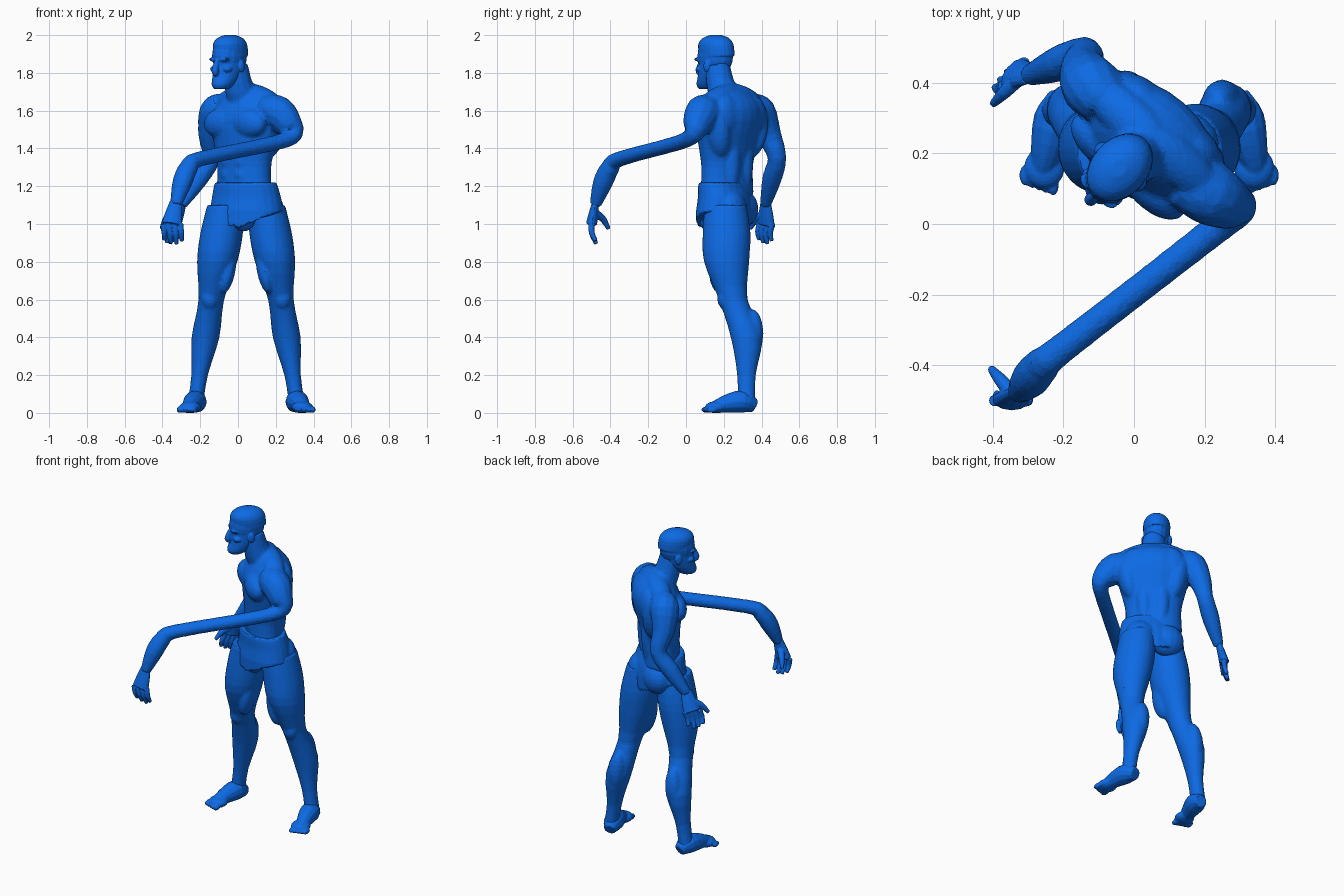
import bpy, bmesh
from math import sin, cos, pi, radians
from mathutils import Vector, Matrix

cube = bpy.data.objects.get("Cube")
if cube:
    bpy.data.objects.remove(cube)

blue = bpy.data.materials.new("figure_blue")
blue.use_nodes = True
blue.diffuse_color = (0.004, 0.145, 0.78, 1)
shader = next(node for node in blue.node_tree.nodes if node.type == "BSDF_PRINCIPLED")
shader.inputs["Base Color"].default_value = blue.diffuse_color


def turned(x, y, degrees):
    return Matrix.Translation((x, y, 0)) @ Matrix.Rotation(radians(degrees), 4, "Z")


# Chest and head face the model's right, the hips follow halfway
WORLD = Matrix.Identity(4)
CHEST = turned(.04, .225, -42)
HEAD = turned(-.045, .155, -42)
HIPS = turned(.045, .205, -22)
MIRROR = Matrix.Translation((.086, 0, 0)) @ Matrix.Scale(-1, 4, (1, 0, 0))
ACROSS = Vector((1, 0, 0))
BACK = Vector((0, 1, 0))
pieces = []


def keep(bm, place):
    """Set one closed piece aside until its part is fused."""
    bm.transform(place)
    bmesh.ops.recalc_face_normals(bm, faces=bm.faces)
    mesh = bpy.data.meshes.new("piece")
    bm.to_mesh(mesh)
    bm.free()
    pieces.append(mesh)


def fuse(name, voxel, ratio, rounds=4):
    """Melt the waiting pieces into one faceted skin."""
    bm = bmesh.new()
    for piece in pieces:
        bm.from_mesh(piece)
        bpy.data.meshes.remove(piece)
    pieces.clear()
    mesh = bpy.data.meshes.new(name)
    bm.to_mesh(mesh)
    bm.free()
    mesh.materials.append(blue)
    part = bpy.data.objects.new(name, mesh)
    bpy.context.collection.objects.link(part)
    remesh = part.modifiers.new("melt", "REMESH")
    remesh.mode = "VOXEL"
    remesh.voxel_size = voxel
    relax = part.modifiers.new("relax", "SMOOTH")
    relax.iterations = rounds
    part.modifiers.new("facet", "DECIMATE").ratio = ratio


def spline(rows, steps=3):
    """Insert smooth rows between the given ones."""
    rows = [Vector(row) for row in rows]
    last = len(rows) - 1
    result = []
    for i in range(last):
        before, start, end, after = rows[max(i - 1, 0)], rows[i], rows[i + 1], rows[min(i + 2, last)]
        leave, arrive = (end - before) / 2, (after - start) / 2
        for step in range(steps):
            t = step / steps
            ease = t * t * (3 - 2 * t)
            result.append(start.lerp(end, ease) + leave * t * (1 - t) ** 2 - arrive * t * t * (1 - t))
    return result + [rows[last]]


def ellipse(centre, u, v, sides):
    angles = [2 * pi * i / sides for i in range(sides)]
    return [centre + u * cos(angle) + v * sin(angle) for angle in angles]


def skin(rings, place):
    """Bridge rings of points and cap both ends."""
    bm = bmesh.new()
    loops = [[bm.verts.new(point) for point in ring] for ring in rings]
    for low, high in zip(loops, loops[1:]):
        for i in range(len(low)):
            bm.faces.new((low[i - 1], low[i], high[i], high[i - 1]))
    bm.faces.new(loops[0])
    bm.faces.new(loops[-1])
    keep(bm, place)


def level_rings(rows, depth, lean=lambda z: 0):
    """Level rings from rows of height, y and half width."""
    return [ellipse(Vector((lean(z), y, z)), ACROSS * r, BACK * r * depth, 24) for z, y, r in spline(rows)]


def limb(path, side=ACROSS, flat=1, place=WORLD):
    """Tube along a path of x, y, z and radius, thinner across side by flat."""
    rows = spline(path)
    points = [row.to_3d() for row in rows]
    rings = []
    for i, row in enumerate(rows):
        along = (points[min(i + 1, len(points) - 1)] - points[max(i - 1, 0)]).normalized()
        wide = (side - along * side.dot(along)).normalized()
        rings.append(ellipse(points[i], wide * row[3], along.cross(wide) * row[3] * flat, 12))
    skin(rings, place)


def blob(at, size, place=WORLD, tilt=0):
    bm = bmesh.new()
    bmesh.ops.create_uvsphere(bm, u_segments=16, v_segments=12, radius=1)
    bm.transform(Matrix.Translation(at) @ Matrix.Rotation(tilt, 4, "Y") @ Matrix.Diagonal((*size, 1)))
    keep(bm, place)


def pair(at, size, place, tilt=0):
    for sign in (1, -1):
        blob((sign * at[0], at[1], at[2]), size, place, sign * tilt)


# Torso: chest, sides, shoulder blades, neck slopes, back and belly muscles
torso = [(1.15, -.01, .17), (1.3, -.01, .165), (1.4, -.005, .185), (1.55, .01, .22), (1.65, .02, .18), (1.73, 0, .08)]
skin(level_rings(torso, .66), CHEST)
pair((.095, -.085, 1.535), (.115, .06, .08), CHEST, .1)
pair((.15, .05, 1.5), (.06, .08, .15), CHEST, .2)
pair((.1, .085, 1.57), (.09, .055, .11), CHEST)
pair((.1, .02, 1.675), (.15, .065, .05), CHEST, .35)
pair((.05, .07, 1.36), (.05, .045, .2), CHEST)
for row in range(3):
    pair((.04, -.092, 1.26 + .07 * row), (.045, .03, .042), CHEST)
limb([(0, 0, 1.64, .095), (0, -.05, 1.72, .078), (0, -.08, 1.84, .067)], place=CHEST)

# Arms: one reaching far across the front, one hanging behind
limb([(.14, .13, 1.61, .08), (.21, .09, 1.59, .095), (.265, .06, 1.53, .08), (.293, .04, 1.475, .052),
      (.2, -.04, 1.43, .043), (-.2, -.35, 1.345, .043), (-.26, -.4, 1.3, .052),
      (-.295, -.44, 1.22, .055), (-.33, -.48, 1.1, .032)], Vector((.65, -.75, 0)), .95)
limb([(-.08, .35, 1.62, .075), (-.12, .39, 1.59, .088), (-.145, .44, 1.47, .066), (-.14, .482, 1.35, .05),
      (-.21, .455, 1.24, .052), (-.3, .42, 1.1, .03)])
fuse("torso_and_arms", .01, .25)

# Head, face and cropped hair
blob((0, 0, 1.89), (.08, .107, .112), HEAD)
skin(level_rings([(1.715, -.065, .035), (1.74, -.052, .055), (1.8, -.015, .071), (1.9, 0, .076)], 1.2), HEAD)
skin(level_rings([(1.89, .012, .079), (1.95, .004, .079), (1.985, .004, .058), (2.002, .004, .02)], 1.32), HEAD)
limb([(0, -.096, 1.87, .012), (0, -.116, 1.81, .019), (0, -.1, 1.792, .012)], place=HEAD)
pair((.035, -.083, 1.87), (.033, .02, .011), HEAD, -.1)
pair((.045, -.065, 1.82), (.025, .028, .018), HEAD)
pair((.079, .01, 1.835), (.012, .022, .032), HEAD)
blob((0, -.09, 1.77), (.03, .015, .011), HEAD)
blob((0, -.078, 1.737), (.032, .025, .022), HEAD)
fuse("head", .005, .25, 2)

# Briefs with a hem that rises from crotch to hip
briefs = level_rings([(1.22, -.01, .168), (1.2, -.01, .176), (1.14, 0, .19), (1.07, 0, .203)], .7)
briefs.append([Vector((p.x, p.y, .965 + abs(p.x) / 2)) for p in briefs[-1]])
skin(briefs, HIPS)
blob((.03, .12, 1.04), (.065, .055, .08))
pair((.08, .07, 1.08), (.1, .08, .1), HIPS)
fuse("briefs", .008, .25, 2)

# Legs lean outward evenly, feet rest on the ground and point outward
leg = [(1.1, .21, .1), (.95, .215, .113), (.8, .215, .107), (.6, .25, .068),
       (.4, .32, .074), (.2, .32, .044), (.04, .32, .043)]
leg_rings = level_rings(leg, 1.12, lambda z: .32 - .155 * z)
foot = [(.385 - y / 4, y, height, height) for y, height in ((.365, .035), (.3, .06), (.2, .045), (.12, .02))]
for label, place in (("left", WORLD), ("right", MIRROR)):
    skin(leg_rings, place)
    blob((.235, .2, .61), (.045, .035, .06), place)
    blob((.14, .18, .75), (.04, .06, .12), place, -.2)
    blob((.25, .35, .42), (.055, .06, .13), place, -.1)
    fuse(f"{label}_leg", .01, .2)
    limb(foot, place=place)
    blob((.34, .16, .03), (.058, .06, .032), place)
    for toe in range(5):
        blob((.315 + .02 * toe, .11 + .007 * toe, .017), (.016, .03, .017), place)
    fuse(f"{label}_foot", .006, .25, 2)


def hand(label, wrist, knuckle, tip, spread, thumb_tip):
    """Palm, four fingers fanned along spread, and a thumb."""
    wrist, knuckle, tip, thumb_tip = map(Vector, (wrist, knuckle, tip, thumb_tip))
    palm = wrist.lerp(knuckle, .5)
    half = spread.length
    limb([(*wrist, .032), (*palm, half), (*knuckle, half * 1.2)], spread, .55)
    for i, reach in enumerate((.85, 1, .95, .8)):
        offset = spread * (i / 1.5 - 1)
        end = knuckle.lerp(tip, reach) + offset
        bend = knuckle.lerp(end, .5) + offset / 2 - BACK * .01
        limb([(*(knuckle + offset), .017), (*bend, .015), (*end, .011)], spread)
    joint = palm.lerp(thumb_tip, .6) + Vector((0, 0, .02))
    limb([(*palm, .024), (*joint, .019), (*thumb_tip, .011)], spread)
    fuse(f"{label}_hand", .004, .2, 2)


hand("left", (-.328, -.478, 1.12), (-.35, -.5, 1), (-.34, -.475, .895), ACROSS * -.045, (-.405, -.41, .975))
hand("right", (-.295, .422, 1.12), (-.34, .425, 1), (-.37, .42, .895), Vector((-.03, -.033, 0)), (-.4, .34, .975))
